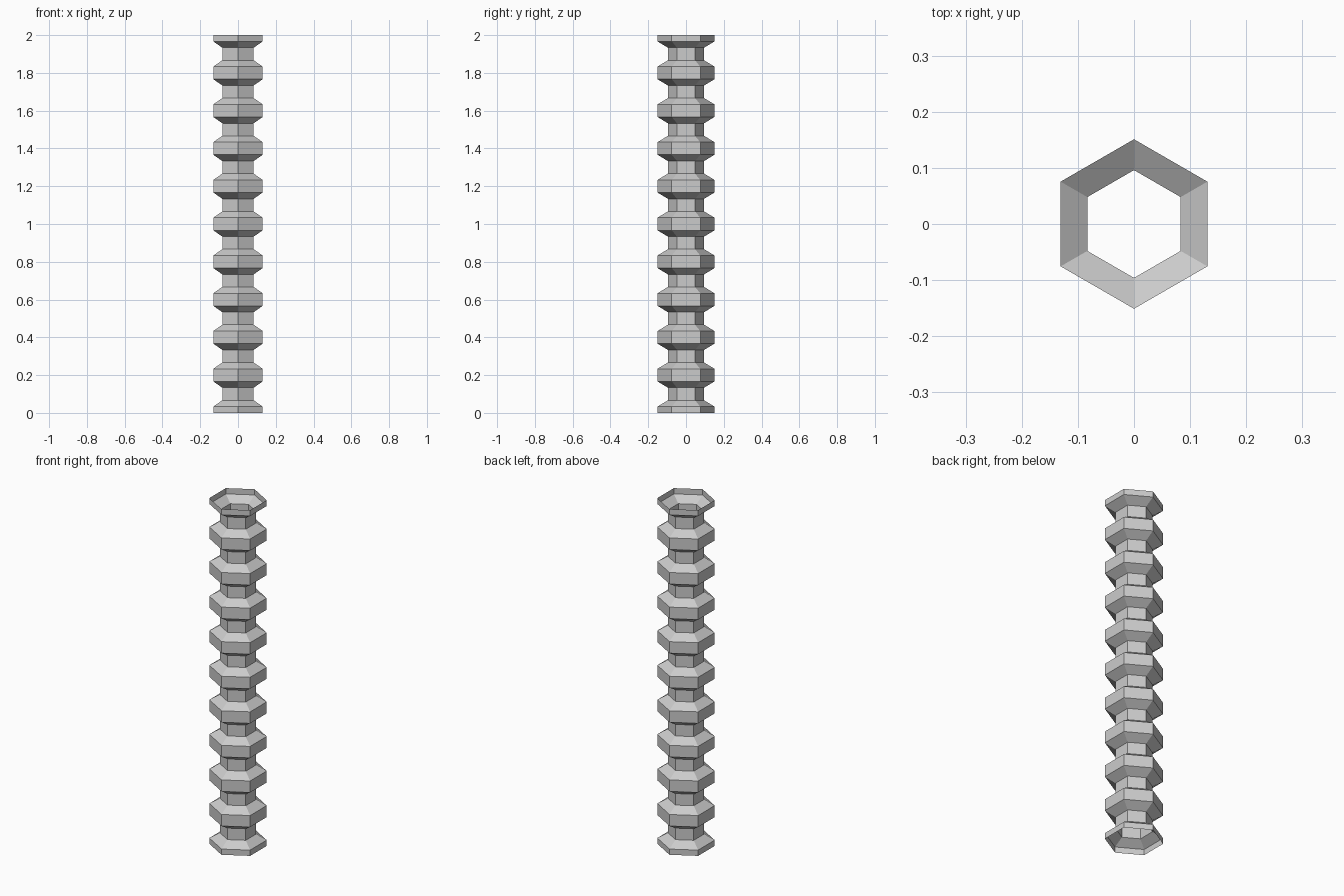
import bpy, bmesh, math

if "Cube" in bpy.data.objects:
    bpy.data.objects.remove(bpy.data.objects["Cube"])

OUTER, INNER, PITCH, HEIGHT, SIDES = 0.151, 0.096, 0.2, 2.0, 6

# Profile (radius, height): half collar at each end, full collars between
profile = []
for i in range(10):
    z = i * PITCH
    if i == 0:
        profile.append((OUTER, 0.0))
    profile += [(OUTER, z + PITCH / 6), (INNER, z + PITCH / 3),
                (INNER, z + PITCH * 2 / 3), (OUTER, z + PITCH * 5 / 6)]
profile.append((OUTER, HEIGHT))

# Open-ended ribbed hexagonal tube, corners on the y axis
bm = bmesh.new()
rings = []
for r, z in profile:
    angles = [math.pi / 2 + k * math.tau / SIDES for k in range(SIDES)]
    rings.append([bm.verts.new((r * math.cos(a), r * math.sin(a), z)) for a in angles])
for low, high in zip(rings, rings[1:]):
    for k in range(SIDES):
        n = (k + 1) % SIDES
        bm.faces.new((low[k], low[n], high[n], high[k]))

mesh = bpy.data.meshes.new("ribbed_tube")
bm.to_mesh(mesh)
bm.free()
bpy.context.collection.objects.link(bpy.data.objects.new("ribbed_tube", mesh))
